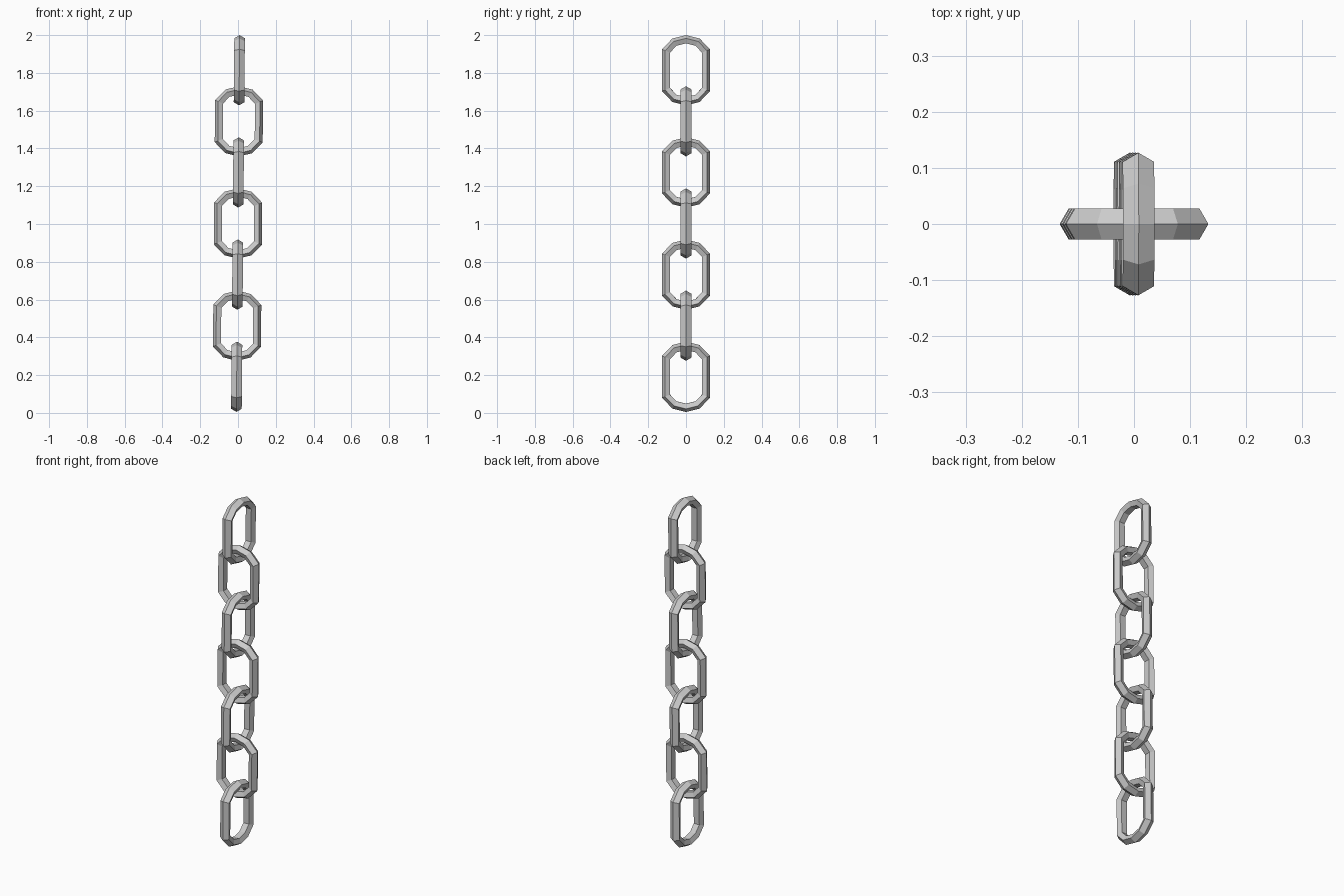
import bpy
from math import sin, cos, pi, radians
from mathutils import Vector, Matrix

if "Cube" in bpy.data.objects:
    bpy.data.objects.remove(bpy.data.objects["Cube"])

LINKS = 7
TOP_Z, BOTTOM_Z = 1.814, 0.191      # centres of first and last link
LEAN = 0.0085                       # slight lean of the whole chain

# Outer outline of a link: quarter points mirrored into a closed loop
quarter = [(0.127, 0.111), (0.072, 0.168)]
half = quarter + [(0.0, 0.186)] + [(-u, v) for u, v in reversed(quarter)]
outline = [Vector(p) for p in half + [(-u, -v) for u, v in half]]

# Five-sided bar section: (inward depth, sideways), ridge facing outward
section = [(0.0235 * (1 - cos(2 * pi * k / 5)), 0.0295 * sin(2 * pi * k / 5))
           for k in range(5)]


def link_mesh():
    n, m = len(outline), len(section)
    verts, faces = [], []
    for i, p in enumerate(outline):
        d1 = (p - outline[i - 1]).normalized()
        d2 = (outline[(i + 1) % n] - p).normalized()
        n1, n2 = Vector((-d1.y, d1.x)), Vector((-d2.y, d2.x))
        mitre = (n1 + n2) / (1 + n1.dot(n2))
        for depth, side in section:
            q = p + mitre * depth
            verts.append((q.x, side, q.y))
        for k in range(m):
            a, b = i * m + k, i * m + (k + 1) % m
            j = (i + 1) % n
            faces.append((a, b, j * m + (k + 1) % m, j * m + k))
    mesh = bpy.data.meshes.new("chain_link")
    mesh.from_pydata(verts, [], faces)
    # Make the faces point outward
    import bmesh
    bm = bmesh.new()
    bm.from_mesh(mesh)
    bmesh.ops.recalc_face_normals(bm, faces=bm.faces)
    bm.to_mesh(mesh)
    bm.free()
    return mesh


# Hang the links, each turned a quarter from its neighbour
mesh = link_mesh()
for i in range(LINKS):
    z = TOP_Z + (BOTTOM_Z - TOP_Z) * i / (LINKS - 1)
    link = bpy.data.objects.new(f"chain_link_{i + 1}", mesh)
    turn = radians(90) if i % 2 == 0 else 0
    link.matrix_world = (Matrix.Translation((LEAN * (z - 1), 0, z))
                         @ Matrix.Rotation(LEAN, 4, 'Y')
                         @ Matrix.Rotation(turn, 4, 'Z'))
    bpy.context.collection.objects.link(link)
